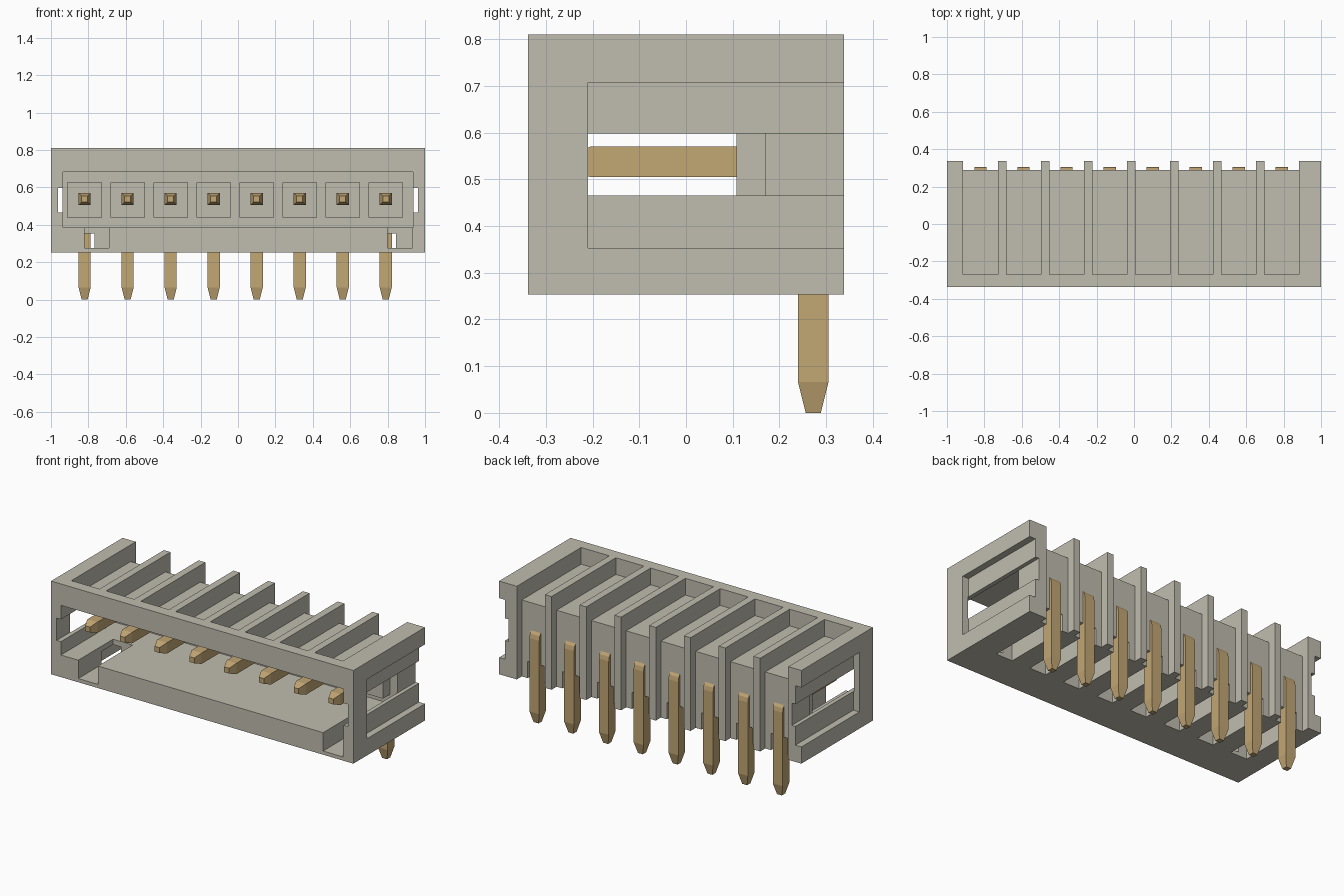
import bpy, bmesh, math
from mathutils import Vector

cube = bpy.data.objects.get("Cube")
if cube:
    bpy.data.objects.remove(cube, do_unlink=True)


def material(name, rgb):
    m = bpy.data.materials.new(name)
    m.use_nodes = True
    col = (*rgb, 1.0)
    m.diffuse_color = col
    m.node_tree.nodes["Principled BSDF"].inputs["Base Color"].default_value = col
    return m


PLASTIC = material("warm grey plastic", (0.53, 0.51, 0.43))
BRASS = material("brass", (0.54, 0.385, 0.175))


def finish(name, bm, mat):
    bmesh.ops.remove_doubles(bm, verts=bm.verts, dist=1e-5)
    bmesh.ops.recalc_face_normals(bm, faces=bm.faces)
    me = bpy.data.meshes.new(name)
    bm.to_mesh(me)
    bm.free()
    me.materials.append(mat)
    ob = bpy.data.objects.new(name, me)
    bpy.context.scene.collection.objects.link(ob)
    return ob


def extrude_x(name, profile, x0, x1, mat=PLASTIC):
    """Prism: a (y, z) profile swept from x0 to x1."""
    bm = bmesh.new()
    face = bm.faces.new([bm.verts.new((x0, y, z)) for y, z in profile])
    new = bmesh.ops.extrude_face_region(bm, geom=[face])["geom"]
    bmesh.ops.translate(bm, vec=(x1 - x0, 0, 0),
                        verts=[v for v in new if isinstance(v, bmesh.types.BMVert)])
    return finish(name, bm, mat)


def box(name, x0, x1, y0, y1, z0, z1, mat=PLASTIC):
    return extrude_x(name, [(y0, z0), (y1, z0), (y1, z1), (y0, z1)], x0, x1, mat)


PIN_X = [-0.82 + 0.23 * i for i in range(8)]
SLOT = 0.093          # half width of the contact chambers
R = 0.0325            # half thickness of a pin
PIN_Z = 0.5375

# Housing block and the shapes cut out of it
housing = box("housing", -1, 1, -0.338, 0.338, 0.253, 0.81)
cutters = [
    # main mating cavity, then the wider key groove running along its sides
    box("cut_cavity", -0.935, 0.935, -0.4, 0.175, 0.385, 0.682),
    box("cut_groove", -0.963, 0.963, -0.41, 0.17, 0.465, 0.598),
    # polarising notches in the cavity floor
    box("cut_notch_right", -0.82, -0.69, -0.42, -0.01, 0.275, 0.42),
    box("cut_notch_left", 0.80, 0.932, -0.42, -0.01, 0.275, 0.42),
]
for s in (-1, 1):
    # outer side recess and the latch channel leading to the back
    xs = sorted((s * 0.96, s * 1.1))
    cutters.append(box("cut_recess", *xs, -0.21, 0.4, 0.353, 0.708))
    xs = sorted((s * 0.937, s * 0.98))
    cutters.append(box("cut_channel", *xs, -0.1, 0.41, 0.465, 0.598))
for x in PIN_X:
    # slot over the top and down the back between the ribs, and a narrow slot below
    cutters.append(extrude_x("cut_slot", [(-0.27, 0.9), (-0.27, 0.71), (0.29, 0.71),
                                          (0.29, 0.2), (0.4, 0.2), (0.4, 0.9)],
                             x - SLOT, x + SLOT))
    cutters.append(box("cut_low_slot", x - 0.054, x + 0.054, -0.12, 0.41, 0.19, 0.353))

bpy.context.view_layer.objects.active = housing
for c in cutters:
    c.hide_render = True
    mod = housing.modifiers.new("cut", 'BOOLEAN')
    mod.operation = 'DIFFERENCE'
    mod.solver = 'EXACT'
    mod.object = c
    bpy.ops.object.modifier_apply(modifier=mod.name)
for c in cutters:
    bpy.data.objects.remove(c, do_unlink=True)


def pin(name, x):
    """Square bent pin: rings along an L path with tapered ends."""
    # each ring: centre y, centre z, tilt of the ring, half size
    rings = [(-0.25, PIN_Z, 0, 0.016), (-0.205, PIN_Z, 0, R)]
    for k in range(5):
        a = math.radians(22.5 * k)
        rings.append((0.24 + R * math.sin(a), PIN_Z - R + R * math.cos(a), a, R))
    rings += [(0.2725, 0.066, math.pi / 2, R), (0.2725, 0.0, math.pi / 2, 0.016)]
    bm = bmesh.new()
    loops = []
    for y, z, a, h in rings:
        c = Vector((x, y, z))
        up = Vector((0, math.sin(a), math.cos(a))) * h
        side = Vector((h, 0, 0))
        loops.append([bm.verts.new(c + side * i + up * j)
                      for i, j in ((-1, -1), (1, -1), (1, 1), (-1, 1))])
    for a, b in zip(loops, loops[1:]):
        for i in range(4):
            j = (i + 1) % 4
            bm.faces.new((a[i], a[j], b[j], b[i]))
    bm.faces.new(loops[0])
    bm.faces.new(loops[-1])
    return finish(name, bm, BRASS)


# Square bosses on the cavity wall and the pins running through them
for n, x in enumerate(PIN_X, 1):
    box(f"pin_boss_{n}", x - SLOT, x + SLOT, 0.108, 0.18, 0.44, 0.627)
    pin(f"pin_{n}", x)
